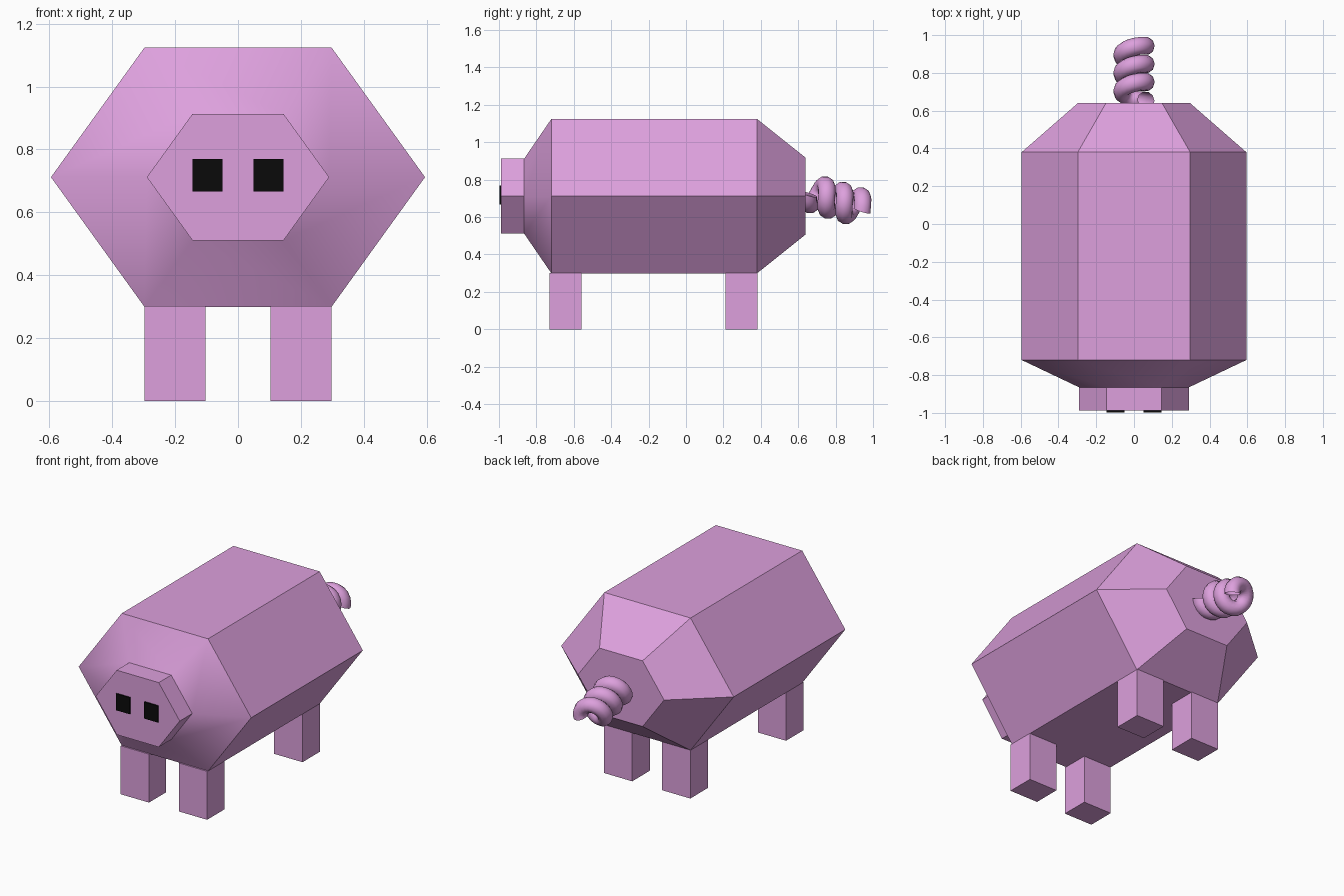
import bpy, bmesh, math
from mathutils import Vector, Matrix

if "Cube" in bpy.data.objects:
    bpy.data.objects.remove(bpy.data.objects["Cube"])


def material(name, rgb):
    m = bpy.data.materials.new(name)
    m.diffuse_color = (*rgb, 1)
    m.use_nodes = True
    m.node_tree.nodes["Principled BSDF"].inputs["Base Color"].default_value = m.diffuse_color
    return m


PINK = material("plum pink", (0.723, 0.352, 0.723))
BLACK = material("eye black", (0.003, 0.003, 0.003))
MID_Z = 0.712


def finish(name, bm, mat):
    bmesh.ops.recalc_face_normals(bm, faces=bm.faces)
    mesh = bpy.data.meshes.new(name)
    bm.to_mesh(mesh)
    bm.free()
    mesh.materials.append(mat)
    obj = bpy.data.objects.new(name, mesh)
    bpy.context.collection.objects.link(obj)
    return obj


def box(name, x, y, z, mat):
    bm = bmesh.new()
    size = Vector((x[1] - x[0], y[1] - y[0], z[1] - z[0]))
    mid = Vector((sum(x) / 2, sum(y) / 2, sum(z) / 2))
    bmesh.ops.create_cube(bm, size=1, matrix=Matrix.Translation(mid) @ Matrix.Diagonal((*size, 1)))
    return finish(name, bm, mat)


def loft(bm, rings, closed_ends):
    """Bridge equal rings of points; returns the bands of faces."""
    vs = [[bm.verts.new(p) for p in ring] for ring in rings]
    n = len(vs[0])
    bands = [[bm.faces.new((a[i], a[(i + 1) % n], b[(i + 1) % n], b[i])) for i in range(n)]
             for a, b in zip(vs, vs[1:])]
    if closed_ends:
        bm.faces.new(vs[0])
        bm.faces.new(vs[-1])
    return bands


# Six-sided body: snout, softly shaded face cone, barrel, tapered rump
def hexagon(y, rx, rz):
    return [(rx * math.cos(i * math.pi / 3), y,
             MID_Z + rz * math.sin(i * math.pi / 3) / math.sin(math.pi / 3)) for i in range(6)]


bm = bmesh.new()
bands = loft(bm, [hexagon(-0.988, 0.29, 0.201), hexagon(-0.865, 0.29, 0.201),
                  hexagon(-0.72, 0.595, 0.4125), hexagon(0.38, 0.595, 0.4125),
                  hexagon(0.64, 0.297, 0.205)], True)
cone = set(bands[1])
for f in cone:
    f.smooth = True
for e in bm.edges:
    e.smooth = all(f in cone for f in e.link_faces)
finish("body", bm, PINK)

# Legs and eyes, mirrored left and right
for side, s in (("left", -1), ("right", 1)):
    for end, y in (("front", (-0.73, -0.56)), ("back", (0.21, 0.383))):
        box(f"{end}_{side}_leg", sorted((s * 0.103, s * 0.298)), y, (0, 0.302), PINK)
    box(f"{side}_eye", sorted((s * 0.05, s * 0.145)), (-0.997, -0.988), (0.667, 0.77), BLACK)

# Corkscrew tail: an open tube swept along a drooping helix
TURNS, STEPS, SIDES, PITCH = 3, 20, 10, 0.1
COIL, TUBE = 0.065, 0.045
tilt = math.radians(17)
axis = Vector((0, math.cos(tilt), -math.sin(tilt)))
up = Vector((0, math.sin(tilt), math.cos(tilt)))
right = Vector((1, 0, 0))
start = Vector((0, 0.658, 0.733))
rings = []
for k in range(TURNS * STEPS + 1):
    turn = k / STEPS
    a = math.radians(100) + turn * math.tau
    out = right * math.sin(a) + up * math.cos(a)
    centre = start + axis * (PITCH * turn) + out * COIL
    rings.append([centre + out * (TUBE * math.cos(b)) + axis * (TUBE * 1.08 * math.sin(b))
                  for b in (j * math.tau / SIDES for j in range(SIDES))])
bm = bmesh.new()
loft(bm, rings, False)
tail = finish("curly_tail", bm, PINK)
bpy.context.view_layer.objects.active = tail
tail.select_set(True)
bpy.ops.object.shade_smooth_by_angle(angle=math.radians(40))
